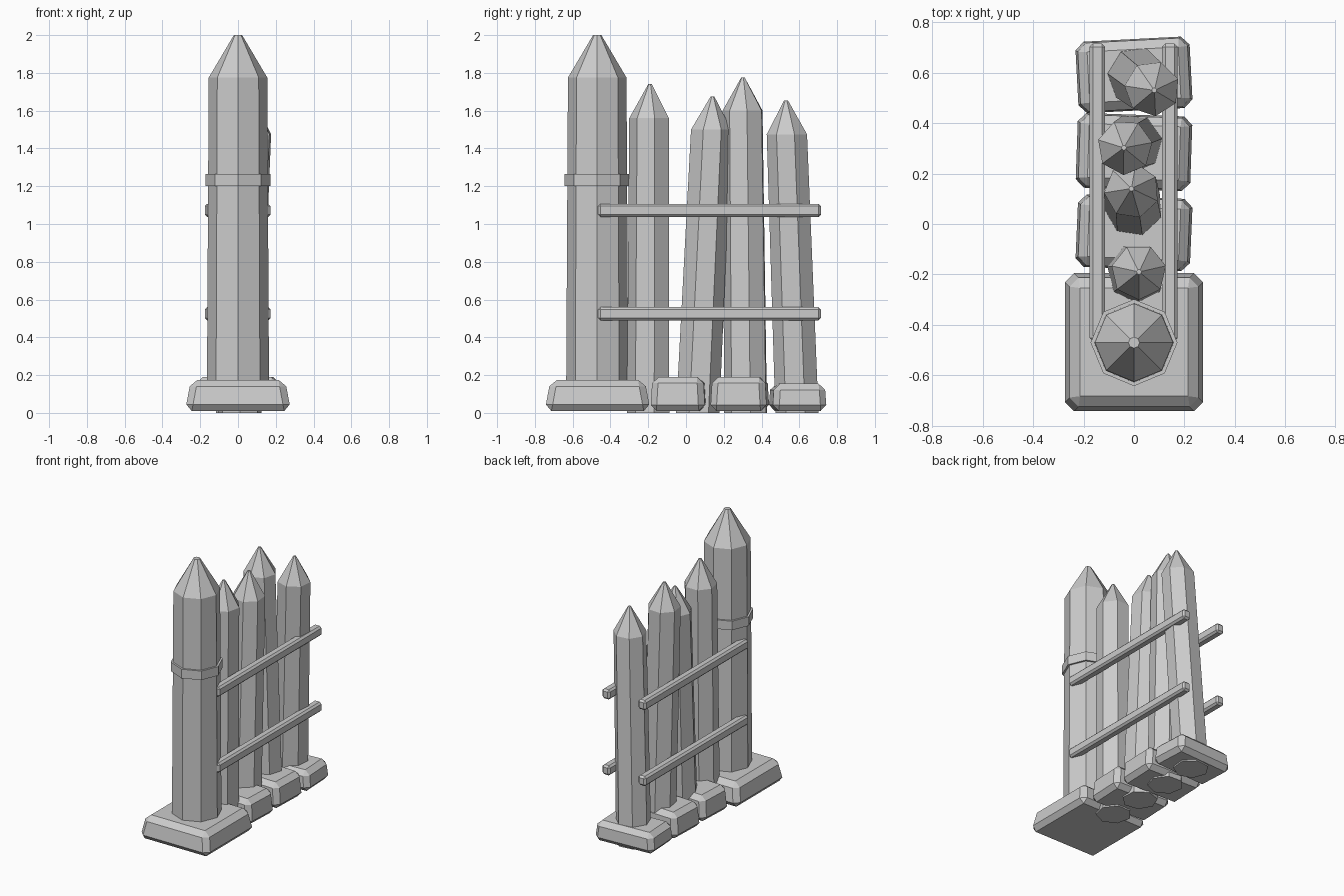
import bpy, bmesh
from math import sin, cos, pi, radians
from mathutils import Vector

if "Cube" in bpy.data.objects:
    bpy.data.objects.remove(bpy.data.objects["Cube"])


def finish(name, bm, bevel=0):
    bmesh.ops.recalc_face_normals(bm, faces=bm.faces)
    mesh = bpy.data.meshes.new(name)
    bm.to_mesh(mesh)
    bm.free()
    ob = bpy.data.objects.new(name, mesh)
    bpy.context.collection.objects.link(ob)
    if bevel:
        mod = ob.modifiers.new("chamfer", 'BEVEL')
        mod.width = bevel
        mod.segments = 1
        mod.limit_method = 'NONE'
    return ob


def lathe(name, rings, sides, phase=0):
    """Faceted solid through rings of (x, y, z, radius)."""
    bm = bmesh.new()
    loops = []
    for x, y, z, r in rings:
        loops.append([bm.verts.new((x + r * cos(phase + 2 * pi * i / sides),
                                    y + r * sin(phase + 2 * pi * i / sides), z))
                      for i in range(sides)])
    for a, b in zip(loops, loops[1:]):
        for i in range(sides):
            j = (i + 1) % sides
            bm.faces.new((a[i], a[j], b[j], b[i]))
    bm.faces.new(loops[0][::-1])
    bm.faces.new(loops[-1])
    return finish(name, bm)


def block(name, lo, hi, taper=1.0, bevel=0.01, turn=0):
    """Chamfered box between two corners, narrowing towards the top."""
    lo, hi = Vector(lo), Vector(hi)
    bm = bmesh.new()
    bmesh.ops.create_cube(bm, size=1)
    for v in bm.verts:
        k = taper if v.co.z > 0 else 1
        v.co = Vector((v.co.x * (hi.x - lo.x) * k,
                       v.co.y * (hi.y - lo.y) * k,
                       v.co.z * (hi.z - lo.z)))
    ob = finish(name, bm, bevel)
    ob.location = (lo + hi) / 2
    ob.rotation_euler.z = radians(turn)
    return ob


# Main gate post with its collar and footing
Y = -0.47
lathe("main_post", [(0, Y, 0.015, 0.165), (0, Y, 1.775, 0.155), (0, Y, 2.0, 0.022)], 8)
lathe("main_post_collar", [(0, Y, 1.2, 0.172), (0, Y, 1.265, 0.172)], 8)
block("main_footing", (-0.28, -0.748, 0.01), (0.28, -0.188, 0.175), 0.89, 0.035)

# Foundation stones under the palisade
for i, (y0, y1, top, turn) in enumerate([(-0.18, 0.11, 0.19, -2.5),
                                         (0.135, 0.435, 0.19, -2),
                                         (0.447, 0.735, 0.155, 3)]):
    block(f"foundation_stone_{i + 1}", (-0.23, y0, 0.01), (0.23, y1, top), 0.93, 0.033, turn)

# Leaning sharpened stakes: base xy, tip xy, shoulder height, tip height, phase
stakes = [((0.01, -0.195), (0.02, -0.19), 1.56, 1.74, 13),
          ((0.0, 0.06), (-0.01, 0.14), 1.50, 1.675, 30),
          ((0.0, 0.32), (-0.04, 0.302), 1.60, 1.775, 10),
          ((0.005, 0.59), (0.08, 0.53), 1.475, 1.655, 20)]
for i, (base, tip, shoulder, top, phase) in enumerate(stakes):
    b, t = Vector(base), Vector(tip)
    s = b.lerp(t, shoulder / top)
    lathe(f"stake_{i + 1}", [(*b, 0.0, 0.118), (*s, shoulder, 0.11), (*t, top, 0.01)],
          7, radians(phase))

# Horizontal rails on both faces
for level, z in (("lower", 0.525), ("upper", 1.072)):
    for side, x in (("left", -0.145), ("right", 0.142)):
        block(f"{level}_rail_{side}", (x - 0.031, -0.465, z - 0.035),
              (x + 0.031, 0.715, z + 0.035), 1, 0.013)
